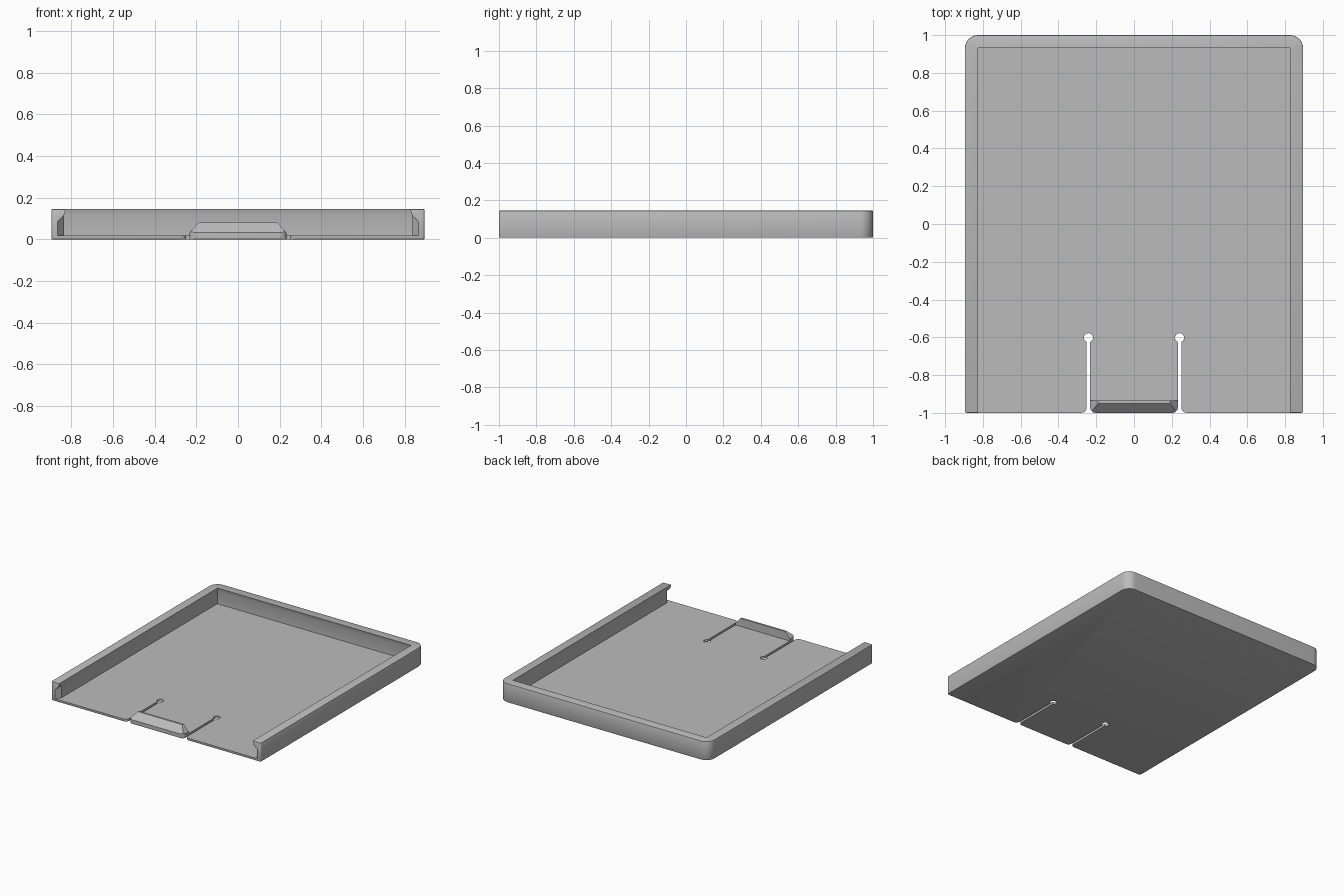
import bpy, bmesh
from math import sin, cos, pi

cube = bpy.data.objects.get("Cube")
if cube:
    bpy.data.objects.remove(cube)

GREY = (0.5, 0.5, 0.5, 1)
grey = bpy.data.materials.new("plain grey")
grey.use_nodes = True
grey.diffuse_color = GREY
grey.node_tree.nodes["Principled BSDF"].inputs["Base Color"].default_value = GREY

W, H, FLOOR = 0.895, 0.145, 0.018      # half width, height, floor thickness
RIM = 0.004                            # fine edge rounding


def finish(name, bm):
    bmesh.ops.recalc_face_normals(bm, faces=bm.faces)
    mesh = bpy.data.meshes.new(name)
    bm.to_mesh(mesh)
    bm.free()
    obj = bpy.data.objects.new(name, mesh)
    obj.data.materials.append(grey)
    bpy.context.collection.objects.link(obj)
    return obj


def hull(name, points):
    bm = bmesh.new()
    verts = [bm.verts.new(p) for p in points]
    bmesh.ops.convex_hull(bm, input=verts)
    bmesh.ops.dissolve_limit(bm, angle_limit=0.01, verts=bm.verts, edges=bm.edges)
    return finish(name, bm)


def prism(name, outline, z0, z1, bevel=0):
    bm = bmesh.new()
    face = bm.faces.new([bm.verts.new((x, y, z0)) for x, y in outline])
    new = bmesh.ops.extrude_face_region(bm, geom=[face])["geom"]
    for v in new:
        if isinstance(v, bmesh.types.BMVert):
            v.co.z = z1
    if bevel:
        rims = [e for e in bm.edges if e.verts[0].co.z == e.verts[1].co.z]
        bmesh.ops.bevel(bm, geom=rims, offset=bevel, segments=2, profile=0.5, affect='EDGES')
    return finish(name, bm)


def arc(cx, cy, r, a0, a1, n):
    return [(cx + r * cos(a0 + (a1 - a0) * i / n),
             cy + r * sin(a0 + (a1 - a0) * i / n)) for i in range(n + 1)]


def combine(target, tool, operation):
    mod = target.modifiers.new(tool.name, 'BOOLEAN')
    mod.object, mod.operation, mod.solver = tool, operation, 'EXACT'
    bpy.context.view_layer.objects.active = target
    bpy.ops.object.modifier_apply(modifier=mod.name)
    bpy.data.objects.remove(tool)


# Outer block: large rear corners, tiny front corners
R, r = 0.07, 0.01
outline = (arc(W - R, 1 - R, R, 0, pi / 2, 12) + arc(R - W, 1 - R, R, pi / 2, pi, 12)
           + arc(r - W, r - 1, r, pi, 1.5 * pi, 3) + arc(W - r, r - 1, r, 1.5 * pi, 2 * pi, 3))
tray = prism("tray", outline, 0, H, RIM)

# Cavity, open at the front, with a sloped underside below the lip
levels = [(0.835, 0.94, FLOOR), (0.835, 0.94, 0.115), (0.81, 0.915, 0.14), (0.81, 0.915, 0.2)]
combine(tray, hull("cavity", [(s * x, y, z) for x, back, z in levels
                              for s in (-1, 1) for y in (-1.2, back)]), 'DIFFERENCE')

# Flared lead-in at the front opening
flare = [(0.895, -1.04, FLOOR), (0.895, -1.04, 0.055), (0.835, -1.04, 0.115),
         (0.835, -0.96, FLOOR), (0.835, -0.96, 0.115)]
combine(tray, hull("lead_in", [(s * x, y, z) for x, y, z in flare for s in (-1, 1)]), 'DIFFERENCE')

# Latch ridge on the spring tab
ridge = [(0.2325, -1, 0.01), (0.2325, -0.935, 0.01), (0.2325, -1, 0.032),
         (0.2325, -0.935, 0.032), (0.19, -0.95, 0.08), (0.19, -0.935, 0.08)]
combine(tray, hull("latch_ridge", [(s * x, y, z) for x, y, z in ridge for s in (-1, 1)]), 'UNION')

# Slots beside the tab: round inner end, rounded mouth
half, mouth, hole, end = 0.009, 0.03, 0.024, -0.602
for side in (-1, 1):
    c = side * 0.2415
    edge = [(half + mouth - mouth * cos(a), -1 + mouth - mouth * sin(a))
            for a in [i * pi / 12 for i in range(7)]]
    right = edge + [(half + mouth, -1.1)]
    a = pi / 2 - 0.38
    shape = arc(0, end, hole, -a, pi + a, 20)
    shape += [(-x, y) for x, y in right] + right[::-1]
    combine(tray, prism("slot", [(c + x, y) for x, y in shape], -0.1, 0.2), 'DIFFERENCE')

bpy.ops.object.select_all(action='DESELECT')
tray.select_set(True)
bpy.context.view_layer.objects.active = tray
bpy.ops.object.shade_smooth_by_angle(angle=0.5)
